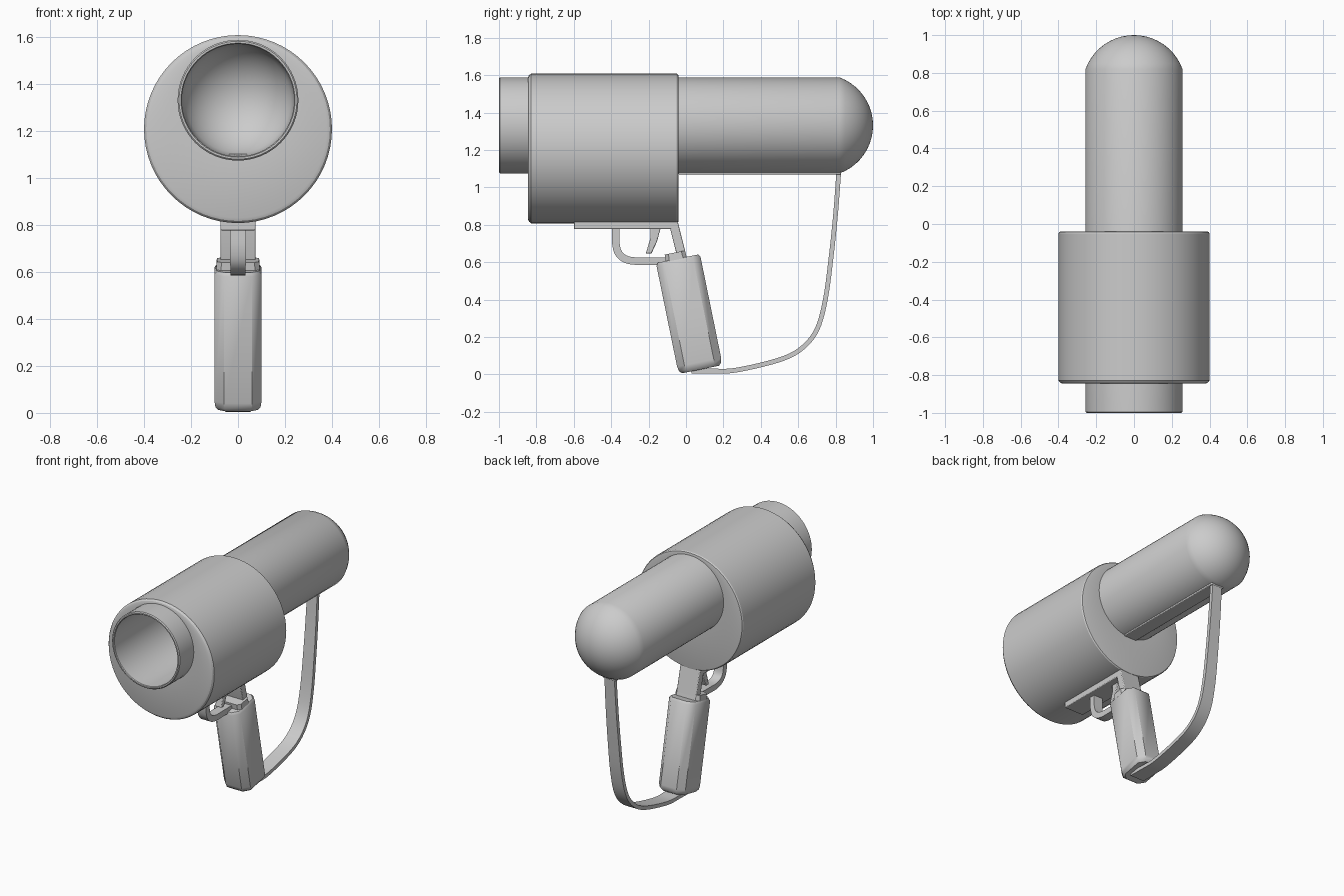
import bpy, bmesh, math
from mathutils import Vector

if "Cube" in bpy.data.objects:
    bpy.data.objects.remove(bpy.data.objects["Cube"])


def loft(name, rings, closed=False, angle=30):
    """Skin a list of point rings; close into a torus or cap both ends."""
    bm = bmesh.new()
    vs = [[bm.verts.new(p) for p in r] for r in rings]
    n = len(rings[0])
    pairs = list(zip(vs, vs[1:])) + ([(vs[-1], vs[0])] if closed else [])
    for a, b in pairs:
        for i in range(n):
            j = (i + 1) % n
            bm.faces.new((a[i], a[j], b[j], b[i]))
    if not closed:
        bm.faces.new(vs[0])
        bm.faces.new(vs[-1])
    bmesh.ops.remove_doubles(bm, verts=bm.verts, dist=1e-5)
    bmesh.ops.recalc_face_normals(bm, faces=bm.faces)
    me = bpy.data.meshes.new(name)
    bm.to_mesh(me)
    bm.free()
    ob = bpy.data.objects.new(name, me)
    bpy.context.collection.objects.link(ob)
    bpy.ops.object.select_all(action='DESELECT')
    ob.select_set(True)
    bpy.context.view_layer.objects.active = ob
    bpy.ops.object.shade_smooth_by_angle(angle=math.radians(angle))
    return ob


def circle(y, r, z, n=64):
    return [(r * math.sin(2 * math.pi * i / n), y, z + r * math.cos(2 * math.pi * i / n))
            for i in range(n)]


def smooth(pts, k=5):
    """Catmull-Rom through the path points."""
    P = [Vector(p) for p in pts]
    P = [2 * P[0] - P[1]] + P + [2 * P[-1] - P[-2]]
    out = []
    for a, b, c, d in zip(P, P[1:], P[2:], P[3:]):
        for i in range(k):
            t = i / k
            out.append(0.5 * (2 * b + (c - a) * t + (2 * a - 5 * b + 4 * c - d) * t * t
                              + (3 * b - a - 3 * c + d) * t ** 3))
    return out + [P[-2]]


def ribbon(name, path, thick, w0, w1):
    """Flat band following a (y, z) path, width going from w0 to w1."""
    P = smooth(path)
    rings = []
    for i, p in enumerate(P):
        t = (P[min(i + 1, len(P) - 1)] - P[max(i - 1, 0)]).normalized()
        n = Vector((-t.y, t.x)) * thick / 2
        w = (w0 + (w1 - w0) * i / (len(P) - 1)) / 2
        a, b = p + n, p - n
        rings.append([(-w, *a), (w, *a), (w, *b), (-w, *b)])
    return loft(name, rings)


def plate(name, profile, width, bevel=0.005):
    """Side profile in (y, z) extruded across x."""
    ob = loft(name, [[(s * width / 2, y, z) for y, z in profile] for s in (-1, 1)])
    m = ob.modifiers.new("bevel", 'BEVEL')
    m.width = bevel
    m.segments = 2
    return ob


# Hollow tube with domed rear end
Z, R, W = 1.331, 0.257, 0.022


def dome(r, y0, y1):
    h = y1 - y0
    rad = (r * r + h * h) / (2 * h)
    a = math.asin(r / rad)
    return [(y1 - rad + rad * math.cos(a * (1 - i / 10)), rad * math.sin(a * (1 - i / 10)))
            for i in range(11)]


prof = [(-0.995, R - W + 0.004), (-1, R - W + 0.008), (-1, R - 0.006), (-0.994, R)]
prof += dome(R, 0.82, 1.0)
prof += dome(R - W, 0.81, 0.98)[::-1]
loft("barrel_tube", [circle(y, r, Z) for y, r in prof], closed=True)

# Off-centre drum around the tube
ZD = 1.208
drum = [(-0.845, 0.25, Z), (-0.845, 0.378, ZD), (-0.84, 0.391, ZD), (-0.828, 0.4, ZD),
        (-0.05, 0.4, ZD), (-0.042, 0.395, ZD), (-0.04, 0.388, ZD), (-0.04, 0.25, Z)]
loft("drum_housing", [circle(*d) for d in drum], closed=True)

# Grip: chamfered section lofted along a leaning axis
AX, PERP, BASE = Vector((-0.2, 0.98)), Vector((0.98, 0.2)), Vector((0.078, 0.026))


def section(s, hx, hd, c, off=0):
    pts = [(hx, hd - c), (hx - c, hd), (c - hx, hd), (-hx, hd - c),
           (-hx, c - hd), (c - hx, -hd), (hx - c, -hd), (hx, c - hd)]
    return [(x, *(BASE + AX * s + PERP * (d + off))) for x, d in pts]


loft("grip", [section(0, 0.085, 0.1, 0.035), section(0.015, 0.096, 0.115, 0.038),
              section(0.04, 0.1, 0.12, 0.04), section(0.59, 0.1, 0.12, 0.04),
              section(0.605, 0.09, 0.11, 0.035)], angle=40)
loft("grip_cap", [section(0.57, 0.095, 0.06, 0.02, -0.01),
                  section(0.64, 0.09, 0.055, 0.02, -0.01)])

# Trigger frame
plate("frame_rail", [(-0.6, 0.777), (-0.05, 0.777), (-0.05, 0.822), (-0.6, 0.822)], 0.15)
plate("frame_neck", [(-0.09, 0.8), (-0.05, 0.64), (0.0, 0.64), (-0.045, 0.82), (-0.09, 0.82)], 0.15)
ribbon("trigger_guard", [(-0.375, 0.785), (-0.375, 0.70), (-0.355, 0.64),
                         (-0.30, 0.609), (-0.2, 0.606), (-0.08, 0.606)], 0.04, 0.07, 0.06)
plate("trigger", [(-0.19, 0.785), (-0.19, 0.73), (-0.215, 0.645), (-0.185, 0.645),
                  (-0.155, 0.71), (-0.135, 0.785)], 0.05)

# Strap and its mounting strip under the tube
ribbon("strap", [(0.818, 1.1), (0.80, 0.86), (0.775, 0.62), (0.745, 0.4), (0.70, 0.24),
                 (0.62, 0.14), (0.5, 0.078), (0.27, 0.023), (0.14, 0.018), (0.03, 0.018)], 0.025, 0.075, 0.11)
plate("strap_strip", [(-0.04, 1.069), (0.83, 1.069), (0.83, 1.095), (-0.04, 1.095)], 0.1)
